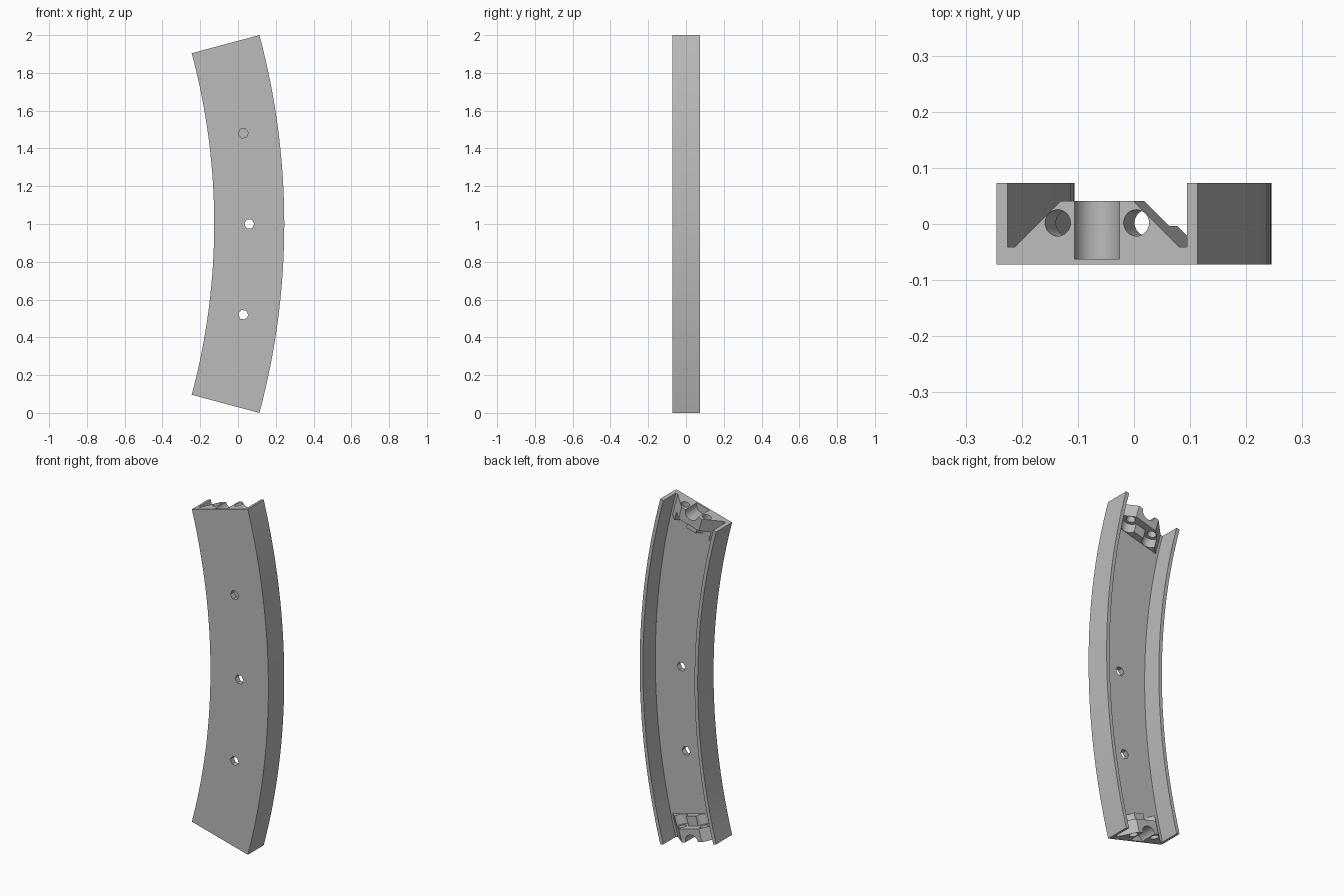
import bpy, bmesh, math
from mathutils import Matrix, Vector

if "Cube" in bpy.data.objects:
    bpy.data.objects.remove(bpy.data.objects["Cube"], do_unlink=True)

# Main dimensions of the curved channel
HALF = math.radians(15)
R_OUT, R_IN = 3.864, 3.493
R_MID = (R_OUT + R_IN) / 2
CENTRE = Vector((0.245 - R_OUT, 0, 1))
FRONT, FLOOR, BACK = -0.072, -0.041, 0.073
WALL = 0.02

grey = bpy.data.materials.new("plain_grey")
grey.use_nodes = True
grey.diffuse_color = (0.5, 0.5, 0.5, 1)
grey.node_tree.nodes["Principled BSDF"].inputs["Base Color"].default_value = (0.5, 0.5, 0.5, 1)


def station(angle):
    """Frame on the arc: x is radial, y is depth, z runs along the arc."""
    return Matrix.Translation(CENTRE) @ Matrix.Rotation(-angle, 4, 'Y')


def loft(name, profile, frames):
    """Skin a closed (x, y) profile through a list of frames and cap the ends."""
    bm = bmesh.new()
    rings = [[bm.verts.new(f @ Vector((x, y, 0))) for x, y in profile] for f in frames]
    n = len(profile)
    for a, b in zip(rings, rings[1:]):
        for i in range(n):
            j = (i + 1) % n
            bm.faces.new((a[i], a[j], b[j], b[i]))
    bm.faces.new(rings[0])
    bm.faces.new(rings[-1])
    bmesh.ops.recalc_face_normals(bm, faces=bm.faces)
    mesh = bpy.data.meshes.new(name)
    bm.to_mesh(mesh)
    bm.free()
    mesh.materials.append(grey)
    obj = bpy.data.objects.new(name, mesh)
    bpy.context.collection.objects.link(obj)
    return obj


def circle(radius, sides, x=0.0, y=0.0):
    step = math.tau / sides
    return [(x + radius * math.cos(i * step), y + radius * math.sin(i * step)) for i in range(sides)]


def shift(z):
    return Matrix.Translation((0, 0, z))


def cut(target, cutter):
    """Subtract a cutter from the target, then discard it."""
    cutter.hide_render = True
    mod = target.modifiers.new("cut", 'BOOLEAN')
    mod.operation, mod.solver, mod.object = 'DIFFERENCE', 'EXACT', cutter
    bpy.context.view_layer.objects.active = target
    bpy.ops.object.modifier_apply(modifier=mod.name)
    bpy.data.objects.remove(cutter, do_unlink=True)


def bore_y(frame, radius, sides, y0, y1):
    """Cutter whose axis runs front to back."""
    turn = frame @ Matrix.Translation((R_MID, 0, 0)) @ Matrix.Rotation(math.pi / 2, 4, 'X')
    return loft("cutter", circle(radius, sides), [turn @ shift(-y0), turn @ shift(-y1)])


def smooth(obj):
    bpy.ops.object.select_all(action='DESELECT')
    obj.select_set(True)
    bpy.context.view_layer.objects.active = obj
    bpy.ops.object.shade_smooth_by_angle(angle=math.radians(25))


# Curved channel: front plate with a wall along each edge
section = [(R_IN, FRONT), (R_OUT, FRONT), (R_OUT, BACK), (R_OUT - WALL, BACK),
           (R_OUT - WALL, FLOOR), (R_IN + WALL, FLOOR), (R_IN + WALL, BACK), (R_IN, BACK)]
STEPS = 32
channel = loft("curved_channel", section,
               [station(-HALF + 2 * HALF * i / STEPS) for i in range(STEPS + 1)])

# Hexagonal mounting holes through the plate
for k in (-1, 0, 1):
    cut(channel, bore_y(station(k * HALF / 2), 0.027, 6, -0.2, 0.2))

# Joining block at each end: a tall bored lug and a lower step with bolt troughs
for s, end in ((1, "upper"), (-1, "lower")):
    frame = station(s * HALF)
    cut(channel, bore_y(frame, 0.0414, 32, -0.062, 0.2))

    def block(name, top, z0, z1):
        base, slope = 0.152, 1.035
        low = FLOOR - 0.002
        half = base - (top - FLOOR) * slope
        shape = [(R_MID - base, low), (R_MID + base, low), (R_MID + base, FLOOR),
                 (R_MID + half, top), (R_MID - half, top), (R_MID - base, FLOOR)]
        return loft(name, shape, [frame @ shift(-s * z0), frame @ shift(-s * z1)])

    lug = block(end + "_joint_lug", 0.041, 0, 0.075)
    step = block(end + "_joint_step", -0.001, 0.075, 0.13)
    cut(lug, bore_y(frame, 0.0414, 32, -0.062, 0.2))
    for side in (-1, 1):
        x = R_MID + side * 0.0725
        cut(lug, loft("cutter", circle(0.0235, 32, x, 0.002), [frame @ shift(-0.2), frame @ shift(0.2)]))
        cut(step, loft("cutter", circle(0.041, 32, x, 0.002), [frame @ shift(-0.2), frame @ shift(0.2)]))
    smooth(lug)
    smooth(step)

smooth(channel)
